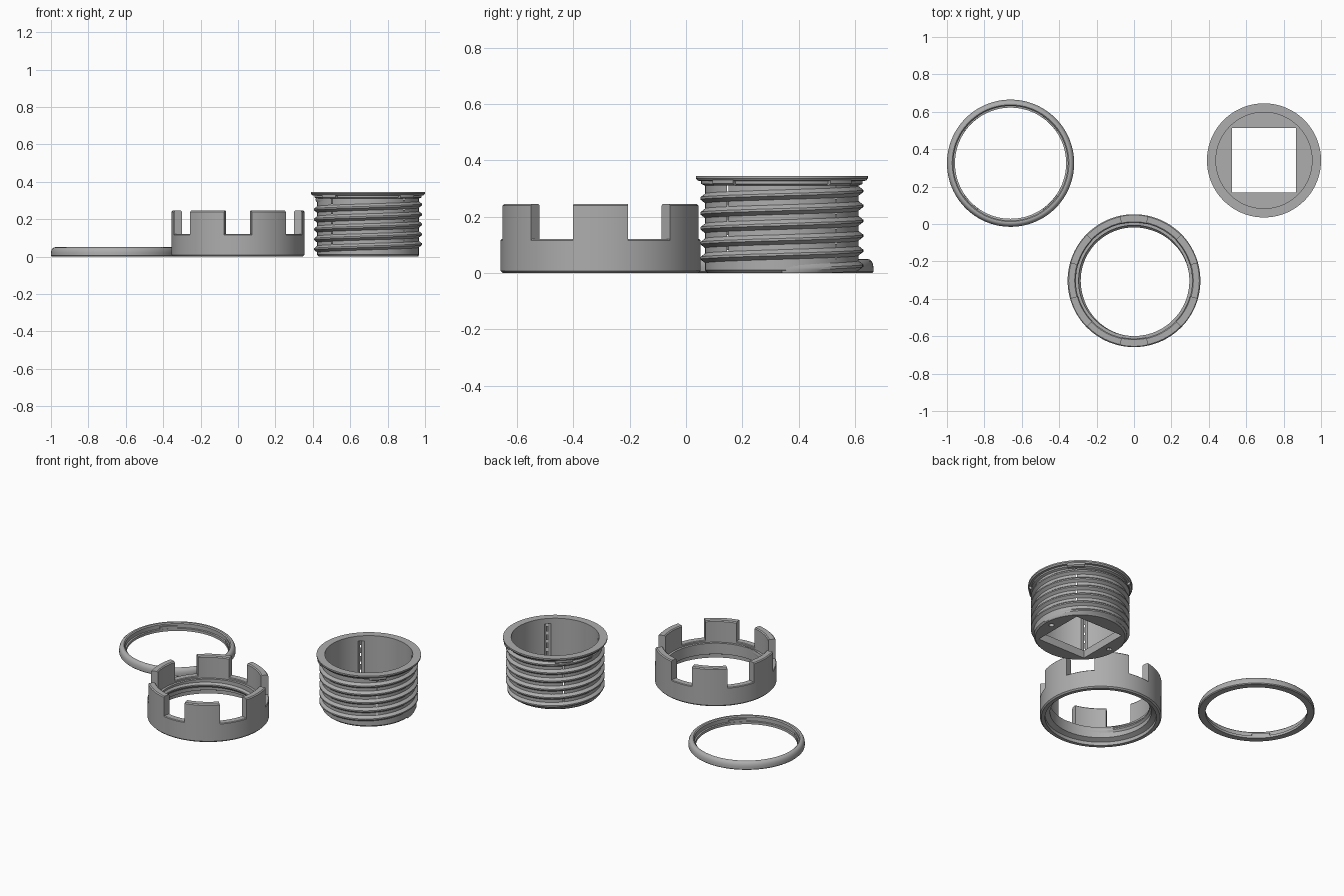
import bpy, bmesh, math
from math import pi, tau, cos, sin, radians

if "Cube" in bpy.data.objects:
    bpy.data.objects.remove(bpy.data.objects["Cube"])

grey = bpy.data.materials.new("grey plastic")
grey.diffuse_color = (0.42, 0.42, 0.42, 1)
grey.use_nodes = True
grey.node_tree.nodes["Principled BSDF"].inputs["Base Color"].default_value = grey.diffuse_color


def add(name, bm, loc):
    bmesh.ops.recalc_face_normals(bm, faces=bm.faces)
    me = bpy.data.meshes.new(name)
    bm.to_mesh(me)
    bm.free()
    me.materials.append(grey)
    ob = bpy.data.objects.new(name, me)
    ob.location = (loc[0], loc[1], 0)
    bpy.context.collection.objects.link(ob)
    return ob


def join_rows(bm, rows, closed):
    """Skin a list of vertex loops, capping the ends when open."""
    n = len(rows[0])
    pairs = list(zip(rows, rows[1:]))
    if closed:
        pairs.append((rows[-1], rows[0]))
    else:
        bm.faces.new(rows[0])
        bm.faces.new(rows[-1])
    for a, b in pairs:
        for i in range(n):
            j = (i + 1) % n
            bm.faces.new((a[i], a[j], b[j], b[i]))


def revolve(name, profile, loc, arcs=None, steps=128):
    """Turn a closed (r, z) profile fully, or over (middle, half) arcs in degrees."""
    bm = bmesh.new()
    for mid, half in arcs or [(0, 180)]:
        full = half == 180
        n = steps if full else 14
        rows = []
        for k in range(n if full else n + 1):
            a = radians(mid - half + 2 * half * k / n)
            rows.append([bm.verts.new((r * cos(a), r * sin(a), z)) for r, z in profile])
        join_rows(bm, rows, full)
    return add(name, bm, loc)


def thread(name, root, crest, base, tip, pitch, z0, t0, t1, loc):
    """Helical ridge from turn t0 to t1, fading in and out at its ends."""
    bm = bmesh.new()
    rows, n = [], int((t1 - t0) * 80)
    for k in range(n + 1):
        t = t0 + (t1 - t0) * k / n
        fade = max(0.05, min(1, (t - t0) * 5, (t1 - t) * 5))
        r = root + (crest - root) * fade
        z = z0 + pitch * t
        a = tau * t
        section = [(root, -base), (r, -tip), (r, tip), (root, base)]
        rows.append([bm.verts.new((q * cos(a), q * sin(a), max(0.001 + 0.001 * i, z + d)))
                     for i, (q, d) in enumerate(section)])
    join_rows(bm, rows, False)
    return add(name, bm, loc)


def cut(ob, cutters):
    """Subtract cutters and bake the result."""
    for c in cutters:
        c.hide_render = True
        m = ob.modifiers.new("cut", 'BOOLEAN')
        m.object, m.operation, m.solver = c, 'DIFFERENCE', 'EXACT'
    dg = bpy.context.evaluated_depsgraph_get()
    me = bpy.data.meshes.new_from_object(ob.evaluated_get(dg))
    ob.modifiers.clear()
    ob.data = me
    for c in cutters:
        bpy.data.objects.remove(c)


def box(name, half, z0, z1, loc):
    bm = bmesh.new()
    bmesh.ops.create_cube(bm, size=1)
    for v in bm.verts:
        v.co = (v.co.x * 2 * half, v.co.y * 2 * half, z0 + (v.co.z + 0.5) * (z1 - z0))
    return add(name, bm, loc)


RING, COLLAR, CUP = (-0.66, 0.325), (0, -0.303), (0.695, 0.34)
DIAGONALS = [45, 135, 225, 315]

# Trim ring with rounded outer edge and inner keys
revolve("trim_ring", [(0.297, 0), (0.335, 0), (0.34, 0.005), (0.34, 0.02), (0.338, 0.032),
                      (0.333, 0.042), (0.326, 0.048), (0.318, 0.05), (0.312, 0.049),
                      (0.306, 0.043), (0.306, 0.018), (0.297, 0.016)], RING)
revolve("trim_ring_keys", [(0.298, 0.015), (0.308, 0.015), (0.308, 0.032), (0.298, 0.032)],
        RING, [(a, 10) for a in DIAGONALS])

# Castellated collar with internal thread
revolve("collar_body", [(0.325, 0), (0.347, 0), (0.355, 0.008), (0.355, 0.116), (0.351, 0.12),
                        (0.315, 0.12), (0.311, 0.116), (0.311, 0.106), (0.296, 0.106),
                        (0.296, 0.036), (0.325, 0.022)], COLLAR)
revolve("collar_teeth", [(0.311, 0.115), (0.355, 0.115), (0.355, 0.239), (0.349, 0.245),
                         (0.317, 0.245), (0.311, 0.239)], COLLAR,
        [(0, 16), (61, 17), (119, 17), (180, 16), (241, 17), (299, 17)])
thread("collar_thread", 0.298, 0.285, 0.018, 0.004, 0.053, 0.052, 0, 0.75, COLLAR)

# Flanged cup: square hole in the floor, corner grooves, two blind holes underneath
cup = revolve("cup_body", [(0.1, 0), (0.262, 0), (0.272, 0.01), (0.272, 0.31), (0.286, 0.316),
                           (0.286, 0.326), (0.299, 0.328), (0.305, 0.336), (0.305, 0.345),
                           (0.257, 0.345), (0.257, 0.05), (0.1, 0.05)], CUP)
pins = [revolve("pin_cutter", [(0.001, -0.02), (0.016, -0.02), (0.016, 0.03), (0.001, 0.03)],
                (CUP[0] + s * 0.22, CUP[1]), steps=20) for s in (-1, 1)]
cut(cup, [box("hole_cutter", 0.172, -0.1, 0.06, CUP),
          box("groove_cutter", 0.1945, 0.0501, 0.312, CUP)] + pins)
revolve("flange_keys", [(0.27, 0.31), (0.292, 0.31), (0.301, 0.317), (0.301, 0.332), (0.27, 0.332)],
        CUP, [(a, 10) for a in DIAGONALS])
thread("cup_thread", 0.271, 0.289, 0.018, 0.004, 0.053, 0.013, 0, 5.6, CUP)

# Smooth the curved walls, keep the edges crisp
for ob in bpy.context.scene.objects:
    ob.select_set(True)
    bpy.context.view_layer.objects.active = ob
bpy.ops.object.shade_smooth_by_angle(angle=radians(30))
